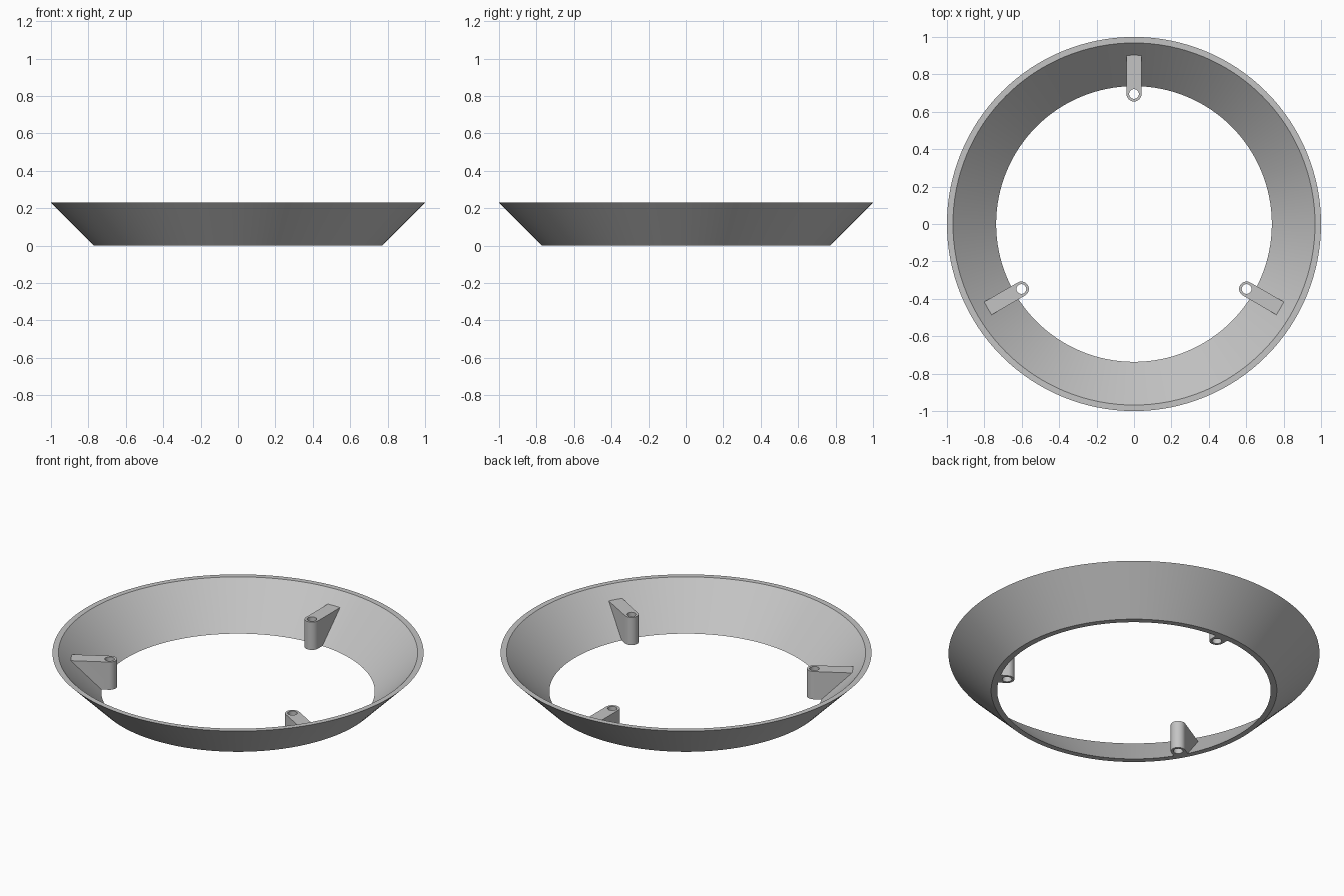
import bpy, bmesh, math
from mathutils import Matrix

if "Cube" in bpy.data.objects:
    bpy.data.objects.remove(bpy.data.objects["Cube"])

grey = bpy.data.materials.new("light grey")
grey.diffuse_color = (0.55, 0.55, 0.55, 1)
grey.use_nodes = True
grey.node_tree.nodes["Principled BSDF"].inputs["Base Color"].default_value = grey.diffuse_color


def make_object(name, bm):
    bmesh.ops.recalc_face_normals(bm, faces=bm.faces)
    mesh = bpy.data.meshes.new(name)
    bm.to_mesh(mesh)
    bm.free()
    mesh.materials.append(grey)
    obj = bpy.data.objects.new(name, mesh)
    bpy.context.collection.objects.link(obj)
    bpy.ops.object.select_all(action='DESELECT')
    obj.select_set(True)
    bpy.context.view_layer.objects.active = obj
    bpy.ops.object.shade_smooth_by_angle(angle=math.radians(30))
    return obj


def bridge(bm, loops):
    """Join a closed cycle of equal vertex loops with quads."""
    n = len(loops[0])
    for a, b in zip(loops, loops[1:] + loops[:1]):
        for i in range(n):
            j = (i + 1) % n
            bm.faces.new((a[i], a[j], b[j], b[i]))


# Flared ring: slanted wall profile (radius, height) turned around z
SEG = 128
bm = bmesh.new()
profile = [(0.77, 0), (1.0, 0.23), (0.968, 0.23), (0.737, 0)]
bridge(bm, [[bm.verts.new((r * math.cos(2 * math.pi * i / SEG),
                           r * math.sin(2 * math.pi * i / SEG), z))
             for i in range(SEG)] for r, z in profile])
make_object("flared_ring", bm)

# Brackets: rounded boss with a through hole and a web meeting the slanted wall
BOSS, WIDTH, HOLE, TOP, N = 0.695, 0.04, 0.026, 0.165, 32


def outline(end, z):
    """Rounded inner end, straight sides and a flat outer end."""
    pts = []
    for i in range(N):
        a = -math.pi / 2 + 2 * math.pi * i / N
        if 0 < i < N // 2:
            pts.append((end, -WIDTH + 2 * WIDTH * (i - 1) / (N // 2 - 2), z))
        else:
            pts.append((BOSS + WIDTH * math.cos(a), WIDTH * math.sin(a), z))
    return pts


def hole(z):
    return [(BOSS + HOLE * math.cos(-math.pi / 2 + 2 * math.pi * i / N),
             HOLE * math.sin(-math.pi / 2 + 2 * math.pi * i / N), z)
            for i in range(N)]


for k, angle in enumerate((90, 210, 330)):
    bm = bmesh.new()
    bridge(bm, [[bm.verts.new(p) for p in pts] for pts in
                (outline(0.742, 0), outline(0.905, TOP), hole(TOP), hole(0))])
    bm.transform(Matrix.Rotation(math.radians(angle), 4, 'Z'))
    make_object(f"bracket_{k + 1}", bm)
